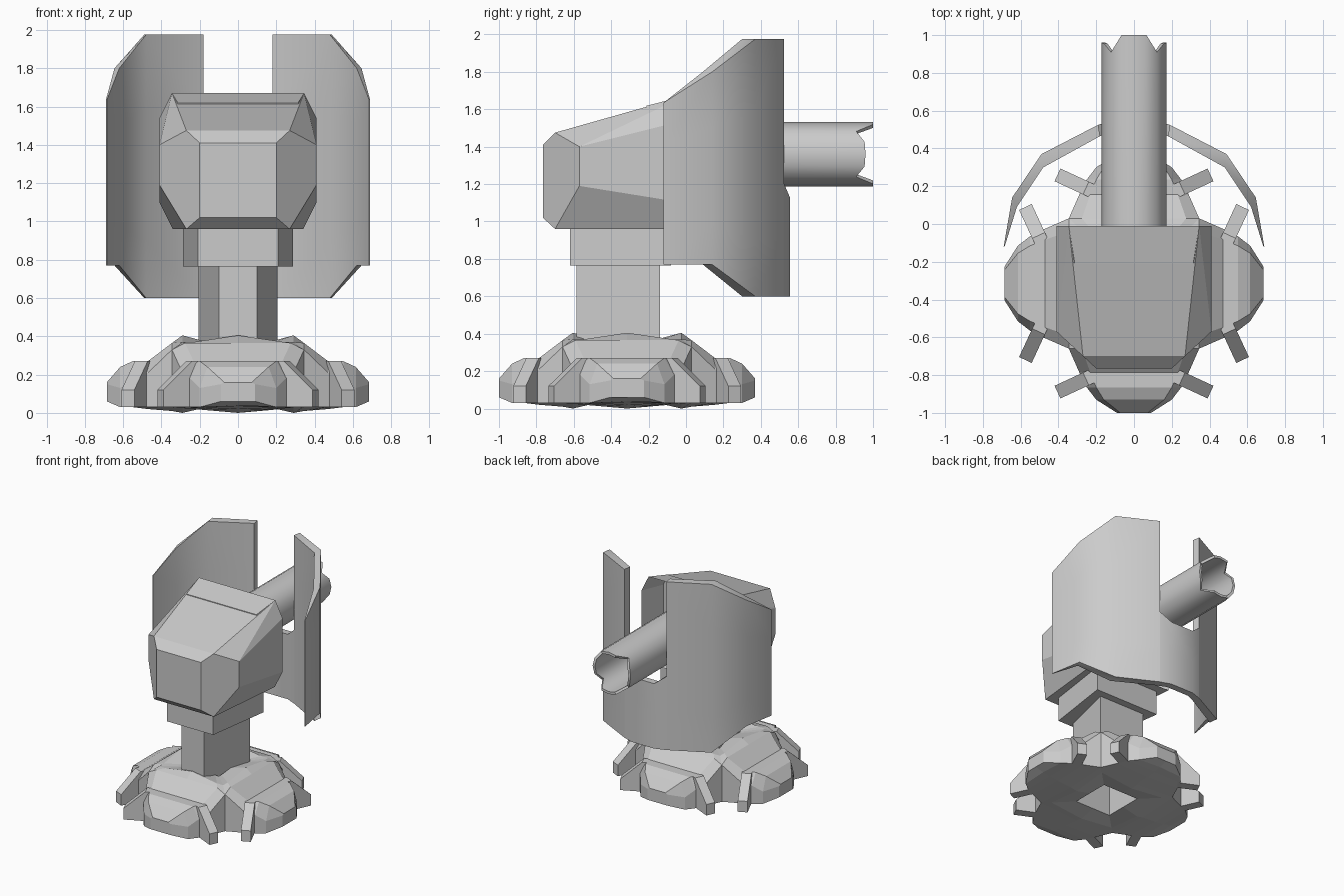
import bpy, bmesh, math
from mathutils import Matrix, Vector

if "Cube" in bpy.data.objects:
    bpy.data.objects.remove(bpy.data.objects["Cube"])

GREY = (0.6, 0.6, 0.6, 1)
metal = bpy.data.materials.new("plain grey")
metal.use_nodes = True
metal.diffuse_color = GREY
next(n for n in metal.node_tree.nodes
     if n.type == 'BSDF_PRINCIPLED').inputs["Base Color"].default_value = GREY

BASE = Vector((0, -0.315, 0))


def finish(bm, name, smooth=None):
    bmesh.ops.recalc_face_normals(bm, faces=bm.faces)
    mesh = bpy.data.meshes.new(name)
    bm.to_mesh(mesh)
    bm.free()
    mesh.materials.append(metal)
    obj = bpy.data.objects.new(name, mesh)
    bpy.context.collection.objects.link(obj)
    if smooth:
        bpy.ops.object.select_all(action='DESELECT')
        obj.select_set(True)
        bpy.context.view_layer.objects.active = obj
        bpy.ops.object.shade_smooth_by_angle(angle=math.radians(smooth))
    return obj


def loft(bm, rings, caps=True, closed=True):
    rows = [[bm.verts.new(p) for p in ring] for ring in rings]
    n = len(rows[0])
    for a, b in zip(rows, rows[1:]):
        for i in range(n if closed else n - 1):
            j = (i + 1) % n
            bm.faces.new((a[i], a[j], b[j], b[i]))
    if caps:
        bm.faces.new(rows[0])
        bm.faces.new(rows[-1])
    return rows


def prism(name, outline, z0, z1):
    bm = bmesh.new()
    loft(bm, [[(x, y, z) for x, y in outline] for z in (z0, z1)])
    return finish(bm, name)


# Foot lobes: outward distance, half width, centre/edge tops, centre/edge bottoms
stations = [
    (0.16, 0.16, 0.37, 0.36, 0.03, 0.03),
    (0.29, 0.29, 0.405, 0.37, 0.0, 0.03),
    (0.345, 0.345, 0.365, 0.33, 0.01, 0.03),
    (0.47, 0.29, 0.27, 0.21, 0.02, 0.03),
    (0.55, 0.25, 0.27, 0.18, 0.03, 0.03),
    (0.615, 0.20, 0.24, 0.13, 0.04, 0.03),
    (0.685, 0.09, 0.16, 0.15, 0.06, 0.06),
]


def lobe_ring(u, w, top, edge, low, low_edge):
    shoulder = edge if u < 0.3 else top
    return [(u, -w, low_edge), (u, -w, edge), (u, -0.8 * w, shoulder), (u, 0, top),
            (u, 0.8 * w, shoulder), (u, w, edge), (u, w, low_edge), (u, 0, low)]


for k, place in enumerate(("left", "back", "right", "front")):
    turn = Matrix.Translation(BASE) @ Matrix.Rotation(k * math.pi / 2, 4, 'Z')
    bm = bmesh.new()
    loft(bm, [lobe_ring(*s) for s in stations])
    bm.transform(turn)
    finish(bm, "foot_lobe_" + place)

    # Two sloping claws on each lobe
    for side in (-1, 1):
        start, end = Vector((0.48, 0.2 * side, 0)), Vector((0.575, 0.405 * side, 0))
        length = (end - start).length
        run = (end - start).normalized()
        across = Vector((-run.y, run.x, 0)) * 0.037
        profile = [(0, 0.03), (0, 0.27), (0.06, 0.27), (length, 0.12), (length, 0.03)]
        bm = bmesh.new()
        loft(bm, [[start + run * d + across * s + Vector((0, 0, z)) for d, z in profile]
                  for s in (-1, 1)])
        bm.transform(turn)
        finish(bm, f"claw_{place}_{'a' if side < 0 else 'b'}")

# Tapered post and collar
prism("post", [(-0.1, -0.585), (0.1, -0.585), (0.205, -0.14), (-0.205, -0.14)], 0.28, 0.78)
prism("collar", [(-0.21, -0.62), (0.21, -0.62), (0.287, -0.08), (-0.287, -0.08)], 0.765, 0.97)

# Faceted head with a recessed back
half = [(0.2, -0.765, 1.02), (0.2, -0.765, 1.41),
        (0.27, -0.70, 0.96), (0.27, -0.70, 1.475),
        (0.41, -0.57, 1.19), (0.41, -0.57, 1.40),
        (0.34, -0.01, 0.96), (0.41, -0.01, 1.10),
        (0.41, -0.01, 1.54), (0.345, -0.01, 1.67)]
bm = bmesh.new()
for x, y, z in half:
    for s in (-1, 1):
        bm.verts.new((s * x, y, z))
bmesh.ops.convex_hull(bm, input=bm.verts[:])
bmesh.ops.dissolve_limit(bm, angle_limit=math.radians(4), verts=bm.verts[:], edges=bm.edges[:])
bmesh.ops.recalc_face_normals(bm, faces=bm.faces)
back = [f for f in bm.faces if f.normal.y > 0.95]
bmesh.ops.inset_individual(bm, faces=back, thickness=0.06, depth=0)
for v in back[0].verts:
    v.co.y -= 0.2
finish(bm, "head")

# Hollow barrel with a notched muzzle
SEG = 16
tips = [1.0, 1.0, 0.91, 0.955, 0.96]
bm = bmesh.new()


def barrel_ring(r, y=None):
    ring = []
    for i in range(SEG):
        a = 2 * math.pi * i / SEG
        m = i % 8
        ring.append((r * math.sin(a), tips[min(m, 8 - m)] if y is None else y,
                     1.36 + r * math.cos(a)))
    return ring


loft(bm, [barrel_ring(0.172, -0.22), barrel_ring(0.172), barrel_ring(0.152),
          barrel_ring(0.152, -0.2)])
finish(bm, "barrel", 40)

# Curved shield: outer x, y, inner x, y, bottom, top for each column
columns = [
    (0.69, -0.12, 0.685, -0.12, 0.77, 1.635),
    (0.645, 0.14, 0.62, 0.09, 0.77, 1.80),
    (0.49, 0.37, 0.48, 0.30, 0.60, 1.975),
    (0.19, 0.525, 0.18, 0.465, 0.60, 1.975),
]
bridge = [(0.19, 0.525, 0.18, 0.465, 0.60, 1.2),
          (0.1, 0.555, 0.1, 0.50, 0.60, 1.13)]


def shield_ring(ox, oy, ix, iy, z0, z1, s=1):
    mid = min(1.2, z1)
    heights = (z0, z0 + (mid - z0) / 2, mid, (mid + z1) / 2, z1)
    return ([(s * ox, oy, z) for z in heights]
            + [(s * ix, iy, z) for z in reversed(heights)])


bm = bmesh.new()
for s in (-1, 1):
    loft(bm, [shield_ring(*c, s=s) for c in columns])
low = []
for s, cols in ((-1, bridge), (1, bridge[::-1])):
    for ox, oy, ix, iy, z0, z1 in cols:
        hs = (z0, (z0 + z1) / 2, z1)
        low.append([(s * ox, oy, z) for z in hs] + [(s * ix, iy, z) for z in hs[::-1]])
loft(bm, low, caps=False)
bmesh.ops.remove_doubles(bm, verts=bm.verts[:], dist=0.0005)
bmesh.ops.dissolve_degenerate(bm, edges=bm.edges[:], dist=0.0005)
finish(bm, "shield", 45)
